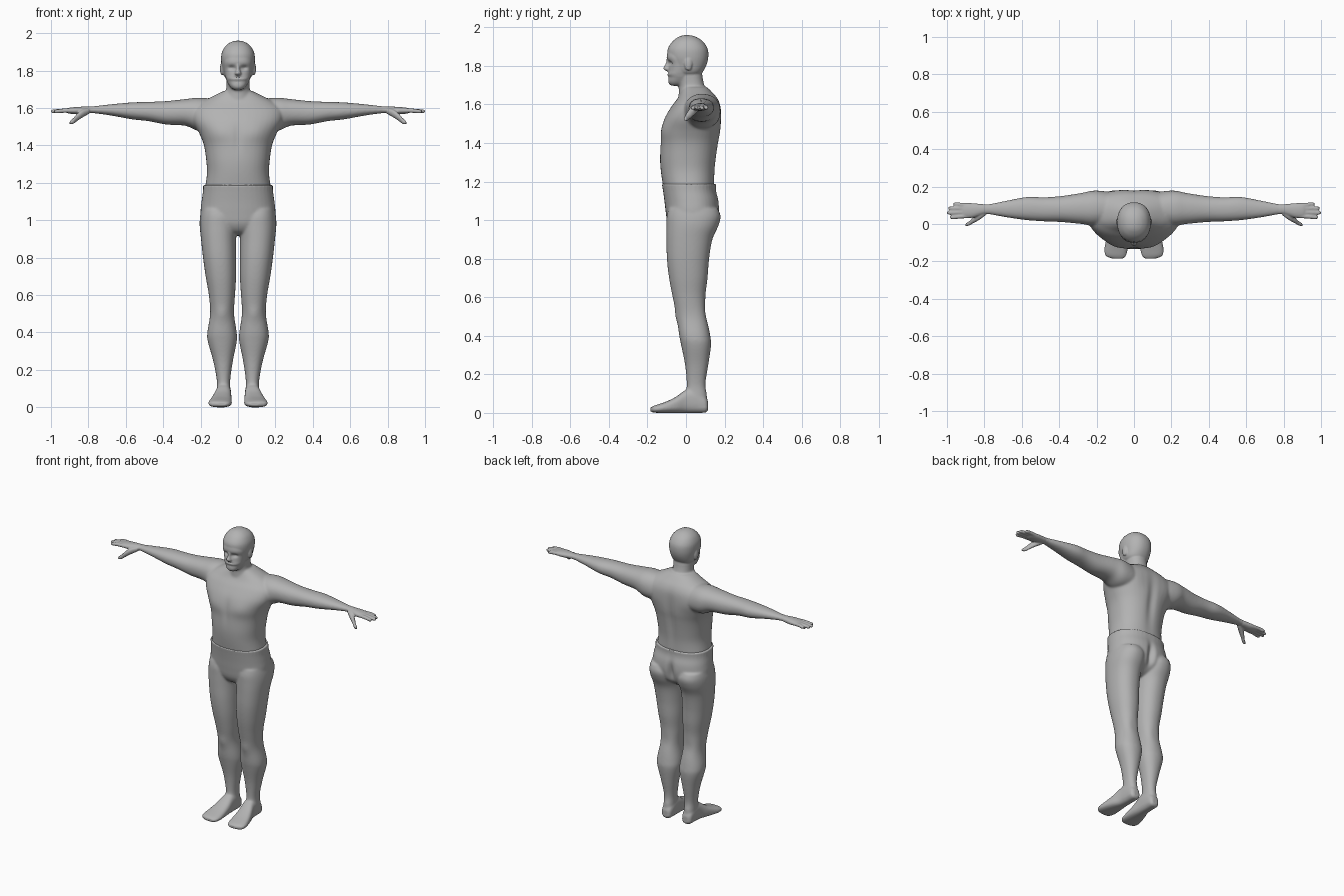
import bpy, bmesh, math
from mathutils import Vector

skin = bpy.data.materials.new("plain grey")
skin.diffuse_color = (0.45, 0.45, 0.45, 1)


def spline(p0, p1, p2, p3, t):
    return [0.5 * (2 * b + (c - a) * t + (2 * a - 5 * b + 4 * c - d) * t * t
                   + (3 * b - a - 3 * c + d) * t ** 3) for a, b, c, d in zip(p0, p1, p2, p3)]


def loft(bm, axis, rows, side=1, power=2.2, n=40, steps=5):
    """Closed loft along an axis; row = (position, a_min, a_max, b_min, b_max)."""
    pts = [rows[0]] + list(rows) + [rows[-1]]
    fine = [spline(*pts[i:i + 4], k / steps) for i in range(len(rows) - 1) for k in range(steps)]
    fine.append(rows[-1])
    rings = []
    for p, a0, a1, b0, b1 in fine:
        ring = []
        for i in range(n):
            c, s = math.cos(2 * math.pi * i / n), math.sin(2 * math.pi * i / n)
            a = (a0 + a1) / 2 + (a1 - a0) / 2 * math.copysign(abs(c) ** (2 / power), c)
            b = (b0 + b1) / 2 + (b1 - b0) / 2 * math.copysign(abs(s) ** (2 / power), s)
            co = {"x": (p, a, b), "y": (a, p, b), "z": (a, b, p)}[axis]
            ring.append(bm.verts.new((co[0] * side, co[1], co[2])))
        rings.append(ring)
    faces = [bm.faces.new(rings[0]), bm.faces.new(rings[-1])]
    for r, q in zip(rings, rings[1:]):
        faces += [bm.faces.new((r[i], r[(i + 1) % n], q[(i + 1) % n], q[i])) for i in range(n)]
    bmesh.ops.recalc_face_normals(bm, faces=faces)


def ball(bm, center, size):
    verts = bmesh.ops.create_uvsphere(bm, u_segments=24, v_segments=16, radius=1)["verts"]
    for v in verts:
        v.co = Vector(v.co[k] * size[k] + center[k] for k in range(3))


def sym(rows):
    """Rows (z, half_width, y_min, y_max) to symmetric loft rows."""
    return [(z, -w, w, y0, y1) for z, w, y0, y1 in rows]


def fuse(bm, name, voxel, soften, keep, dents):
    """Weld the parts into one skin, soften the joints, then sculpt dents and bulges."""
    me = bpy.data.meshes.new(name)
    bm.to_mesh(me)
    bm.free()
    ob = bpy.data.objects.new(name, me)
    bpy.context.collection.objects.link(ob)
    mod = ob.modifiers.new("weld", "REMESH")
    mod.mode, mod.voxel_size = "VOXEL", voxel
    bpy.context.view_layer.update()
    dg = bpy.context.evaluated_depsgraph_get()
    skin_mesh = bpy.data.meshes.new_from_object(ob.evaluated_get(dg))
    ob.modifiers.clear()
    b = bmesh.new()
    b.from_mesh(skin_mesh)
    bmesh.ops.smooth_vert(b, verts=b.verts, factor=0.5, use_axis_x=True, use_axis_y=True, use_axis_z=True)
    soft = [v for v in b.verts if keep(v.co)]
    for _ in range(soften):
        bmesh.ops.smooth_vert(b, verts=soft, factor=0.5, use_axis_x=True, use_axis_y=True, use_axis_z=True)
    for center, radius, push in dents:
        for s in ((1, -1) if center[0] else (1,)):
            for v in b.verts:
                d = sum(((v.co[k] - center[k] * (s if k == 0 else 1)) / radius[k]) ** 2 for k in range(3))
                if d < 6:
                    w = math.exp(-d)
                    v.co += Vector((push[0] * s, push[1], push[2])) * w
    b.to_mesh(skin_mesh)
    b.free()
    ob.data = skin_mesh
    skin_mesh.name = name
    skin_mesh.materials.clear()
    skin_mesh.materials.append(skin)
    skin_mesh.polygons.foreach_set("use_smooth", [True] * len(skin_mesh.polygons))
    return ob


# ---- upper body: torso, neck, head, arms, hands ----
up = bmesh.new()
loft(up, "z", sym([(1.17, .177, -.118, .148), (1.25, .166, -.13, .15), (1.32, .17, -.135, .158),
                   (1.4, .182, -.132, .17), (1.46, .205, -.128, .18), (1.53, .24, -.11, .183),
                   (1.59, .245, -.075, .18), (1.63, .2, -.045, .165), (1.66, .14, -.03, .14),
                   (1.69, .08, -.02, .11)]), power=2.3)
# neck
loft(up, "z", sym([(1.6, .08, -.04, .12), (1.66, .07, -.038, .112), (1.7, .063, -.038, .095),
                   (1.75, .062, -.045, .085), (1.8, .06, -.05, .08)]))
# skull
loft(up, "z", sym([(1.745, .05, -.03, .065), (1.77, .074, -.06, .088), (1.81, .084, -.08, .108),
                   (1.85, .09, -.095, .116), (1.89, .088, -.094, .112), (1.925, .072, -.072, .09),
                   (1.947, .048, -.045, .06), (1.957, .024, -.022, .034), (1.96, .006, -.002, .012)]))
# face and jaw
loft(up, "z", sym([(1.697, .022, -.078, -.04), (1.708, .038, -.09, .0), (1.725, .05, -.094, .02),
                   (1.74, .058, -.09, .035), (1.757, .064, -.097, .04), (1.775, .069, -.092, .045),
                   (1.81, .075, -.09, .05), (1.845, .078, -.1, .05), (1.88, .07, -.094, .04)]), power=2.3)
# nose
loft(up, "z", sym([(1.774, .012, -.103, -.07), (1.782, .018, -.115, -.07), (1.79, .016, -.117, -.07),
                   (1.81, .01, -.107, -.07), (1.835, .009, -.1, -.07)]), n=16)
for s in (1, -1):
    ball(up, (s * .086, .012, 1.81), (.01, .02, .035))  # ear
    # arm and palm
    loft(up, "x", [(.06, .02, .15, 1.48, 1.64), (.2, -.01, .178, 1.475, 1.655), (.28, 0, .166, 1.505, 1.648),
                   (.385, .01, .15, 1.512, 1.637), (.48, .014, .143, 1.53, 1.633), (.57, .02, .145, 1.54, 1.63),
                   (.68, .035, .125, 1.56, 1.62), (.78, .052, .106, 1.573, 1.609), (.81, .05, .106, 1.571, 1.608),
                   (.86, .034, .111, 1.567, 1.606), (.9, .033, .112, 1.57, 1.602),
                   (.915, .037, .109, 1.574, 1.598)], s)
    # fingers: tip x, knuckle y, tip y
    for tip, y0, y1 in ((.984, .043, .036), (1.0, .063, .06), (.994, .083, .084), (.966, .101, .106)):
        rows = [(.88, y0, 1.586, .0115), (.93, y0 * .6 + y1 * .4, 1.586, .0115),
                (tip - .02, y1, 1.583, .0105), (tip - .006, y1, 1.582, .009), (tip, y1, 1.582, .004)]
        loft(up, "x", [(x, y - r, y + r, z - r, z + r) for x, y, z, r in rows], s, n=12)
    # thumb
    loft(up, "x", [(.795, .045, .08, 1.57, 1.6), (.83, .02, .06, 1.55, 1.592), (.86, .004, .036, 1.53, 1.57),
                   (.88, -.008, .016, 1.515, 1.547), (.9, -.012, .004, 1.513, 1.53)], s, n=16)
fuse(up, "upper_body", .005, 12, lambda c: abs(c.x) < .78 and c.z < 1.74, [
    ((.034, -.09, 1.815), (.018, .04, .012), (0, .012, 0)),    # eye sockets
    ((0, -.1, 1.763), (.03, .03, .004), (0, .005, 0)),         # mouth line
    ((.1, -.11, 1.47), (.07, .08, .05), (0, -.008, 0)),        # chest
    ((0, -.13, 1.45), (.02, .05, .08), (0, .005, 0)),          # breastbone
    ((0, .18, 1.4), (.03, .06, .16), (0, -.012, 0)),           # spine
    ((.13, .18, 1.53), (.06, .06, .06), (0, .006, 0)),         # shoulder blades
])

# ---- lower body: pelvis, legs, feet ----
low = bmesh.new()
loft(low, "z", sym([(1.188, .186, -.125, .156), (1.15, .188, -.119, .157), (1.1, .195, -.112, .17),
                    (1.04, .2, -.105, .172), (.98, .185, -.095, .155), (.94, .12, -.07, .11),
                    (.92, .05, -.03, .07)]), power=2.3)
for s in (1, -1):
    loft(low, "z", [(1.06, .02, .195, -.09, .165), (1.02, .005, .203, -.1, .18), (.97, .003, .205, -.101, .168),
                    (.9, .01, .198, -.101, .137), (.8, .01, .187, -.099, .12), (.7, .01, .173, -.088, .112),
                    (.6, .016, .156, -.069, .101), (.5, .021, .149, -.048, .109), (.4, .007, .164, -.035, .126),
                    (.35, .007, .161, -.025, .13), (.25, .027, .133, -.005, .116), (.15, .041, .114, .004, .101),
                    (.09, .041, .113, 0, .109), (.03, .043, .11, .02, .108)], s)
    # foot
    loft(low, "y", [(.115, .055, .095, .015, .06), (.1, .042, .111, .002, .085), (.05, .037, .116, 0, .125),
                    (0, .036, .121, 0, .12), (-.05, .034, .138, 0, .085), (-.1, .033, .152, 0, .06),
                    (-.14, .035, .158, 0, .046), (-.17, .044, .15, .002, .036), (-.185, .06, .115, .008, .026)],
         s, power=2.6)
fuse(low, "lower_body", .005, 10, lambda c: .03 < c.z < 1.16, [
    ((0, .17, 1.03), (.022, .06, .07), (0, -.025, 0)),         # seat cleft
    ((.085, -.05, .5), (.035, .04, .04), (0, -.006, 0)),       # kneecaps
    ((.085, .11, .52), (.04, .05, .05), (0, -.006, 0)),        # knee hollows
])
